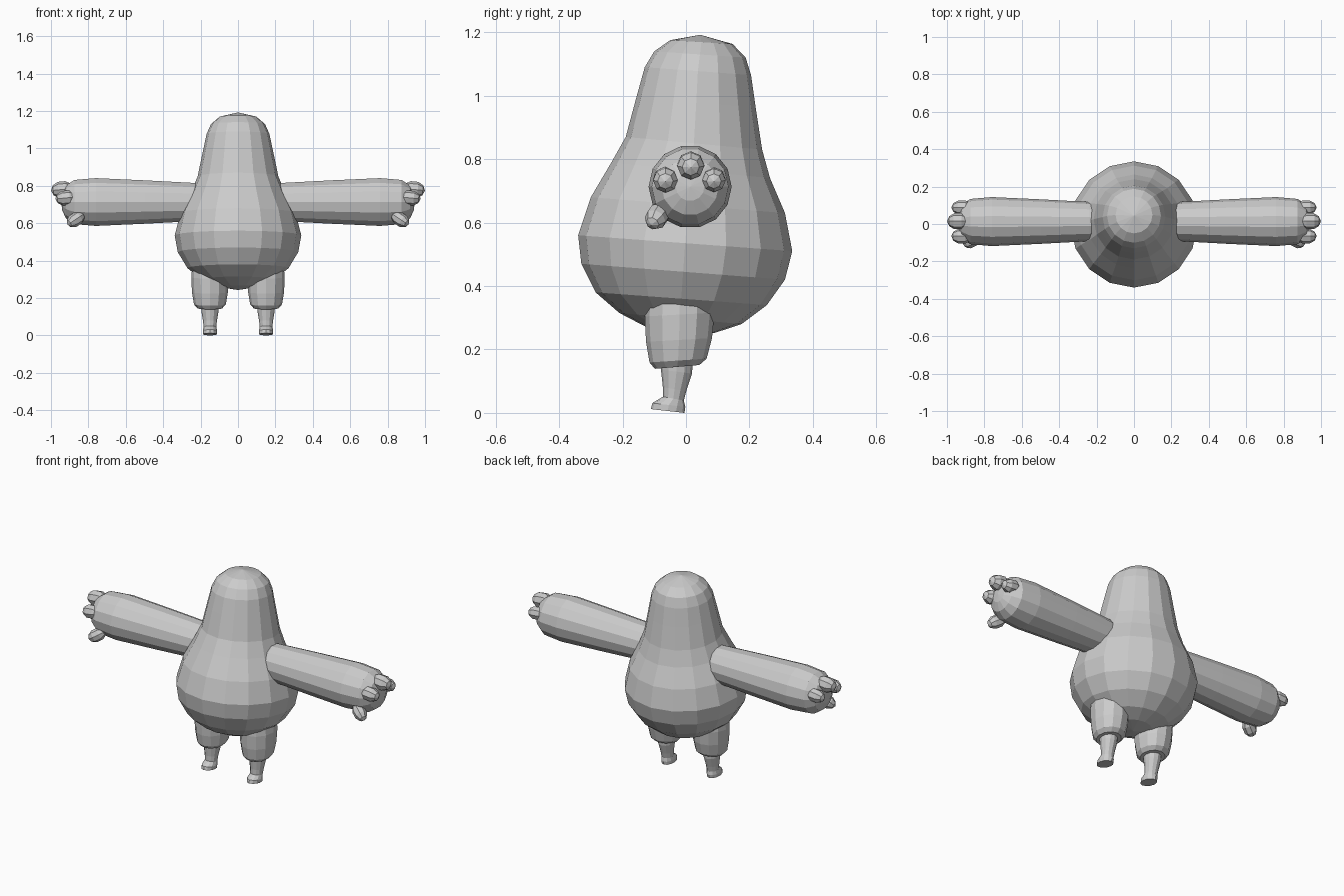
import bpy, bmesh, math
from mathutils import Vector

if "Cube" in bpy.data.objects:
    bpy.data.objects.remove(bpy.data.objects["Cube"])

grey = bpy.data.materials.new("plain grey")
grey.diffuse_color = (0.6, 0.6, 0.6, 1)
grey.use_nodes = True
grey.node_tree.nodes["Principled BSDF"].inputs["Base Color"].default_value = grey.diffuse_color


def loft(name, rings, sides, start=None, end=None, phase=0.0):
    """Skin rings given as (centre, half axis u, half axis v); optional pole points close the ends."""
    bm = bmesh.new()
    loops = []
    for c, u, v in rings:
        c, u, v = Vector(c), Vector(u), Vector(v)
        angles = [2 * math.pi * (i + phase) / sides for i in range(sides)]
        loops.append([bm.verts.new(c + u * math.cos(a) + v * math.sin(a)) for a in angles])
    for a, b in zip(loops, loops[1:]):
        for i in range(sides):
            j = (i + 1) % sides
            bm.faces.new((a[i], a[j], b[j], b[i]))
    for loop, pole in ((loops[0], start), (loops[-1], end)):
        if pole is None:
            bm.faces.new(loop)
        else:
            p = bm.verts.new(pole)
            for i in range(sides):
                bm.faces.new((loop[i], loop[(i + 1) % sides], p))
    bmesh.ops.recalc_face_normals(bm, faces=bm.faces)
    mesh = bpy.data.meshes.new(name)
    bm.to_mesh(mesh)
    bm.free()
    mesh.materials.append(grey)
    ob = bpy.data.objects.new(name, mesh)
    bpy.context.collection.objects.link(ob)
    return ob


def mirror(ob):
    ob.modifiers.new("mirror", 'MIRROR').use_mirror_merge = False


# Pear-shaped body: front (y, z) and back (y, z) of each slightly tilted ring
profile = [
    (-0.12, 0.268, 0.09, 0.252), (-0.21, 0.315, 0.175, 0.28),
    (-0.285, 0.38, 0.255, 0.34), (-0.33, 0.47, 0.312, 0.42),
    (-0.34, 0.56, 0.335, 0.51), (-0.30, 0.68, 0.312, 0.63),
    (-0.235, 0.79, 0.265, 0.74), (-0.19, 0.87, 0.24, 0.83),
    (-0.155, 1.00, 0.22, 0.96), (-0.13, 1.09, 0.205, 1.065),
    (-0.10, 1.14, 0.188, 1.12), (-0.05, 1.175, 0.147, 1.163),
]
rings = []
for yf, zf, yb, zb in profile:
    half = Vector((0, (yb - yf) / 2, (zb - zf) / 2))
    rings.append(((0, (yf + yb) / 2, (zf + zb) / 2), (half.length, 0, 0), half))
loft("body", rings, 16, (0, -0.01, 0.243), (0, 0.045, 1.192))

# Arms: (x, radius), with blunt rounded ends
arm = [(0.12, 0.09), (0.24, 0.105), (0.50, 0.119), (0.76, 0.131),
       (0.875, 0.121), (0.92, 0.09), (0.94, 0.045)]
mirror(loft("arm", [((x, 0.013, 0.713), (0, r, 0), (0, 0, r)) for x, r in arm],
            14, end=(0.945, 0.013, 0.713)))


def finger(name, centre, direction, length, radius):
    d = Vector(direction).normalized()
    u = d.cross(Vector((0, 1, 0))).normalized()
    v = d.cross(u)
    c = Vector(centre)
    rings = [(c + d * t * length, u * radius * s, v * radius * s)
             for t, s in ((-0.8, 0.6), (-0.35, 0.95), (0.35, 0.95), (0.8, 0.6))]
    mirror(loft(name, rings, 8, c - d * length, c + d * length))


# Three fingers and a thumb on each hand
finger("middle_finger", (0.94, 0.015, 0.78), (1, 0, -0.1), 0.06, 0.045)
finger("front_finger", (0.92, -0.065, 0.735), (1, 0, -0.1), 0.057, 0.041)
finger("back_finger", (0.92, 0.088, 0.735), (1, 0, -0.1), 0.057, 0.039)
finger("thumb", (0.868, -0.09, 0.62), (0.75, -0.35, -0.5), 0.055, 0.037)

# Legs: (y centre, z, half width, half depth)
thigh = [(-0.02, 0.42, 0.09, 0.10), (-0.02, 0.31, 0.10, 0.11),
         (-0.022, 0.23, 0.096, 0.104), (-0.025, 0.165, 0.085, 0.09),
         (-0.028, 0.145, 0.066, 0.07)]
mirror(loft("thigh", [((0.15, y, z), (w, 0, 0), (0, d, 0.006))
                      for y, z, w, d in thigh], 12))

# Shins flare forward into small feet
shin = [(-0.03, 0.16, 0.048, 0.051), (-0.03, 0.13, 0.046, 0.049),
        (-0.036, 0.075, 0.037, 0.037), (-0.040, 0.045, 0.034, 0.033),
        (-0.054, 0.025, 0.038, 0.052), (-0.058, 0.006, 0.037, 0.053)]
mirror(loft("shin_and_foot", [((0.15, y, z), (w, 0, 0), (0, d, -0.006))
                              for y, z, w, d in shin], 12))
